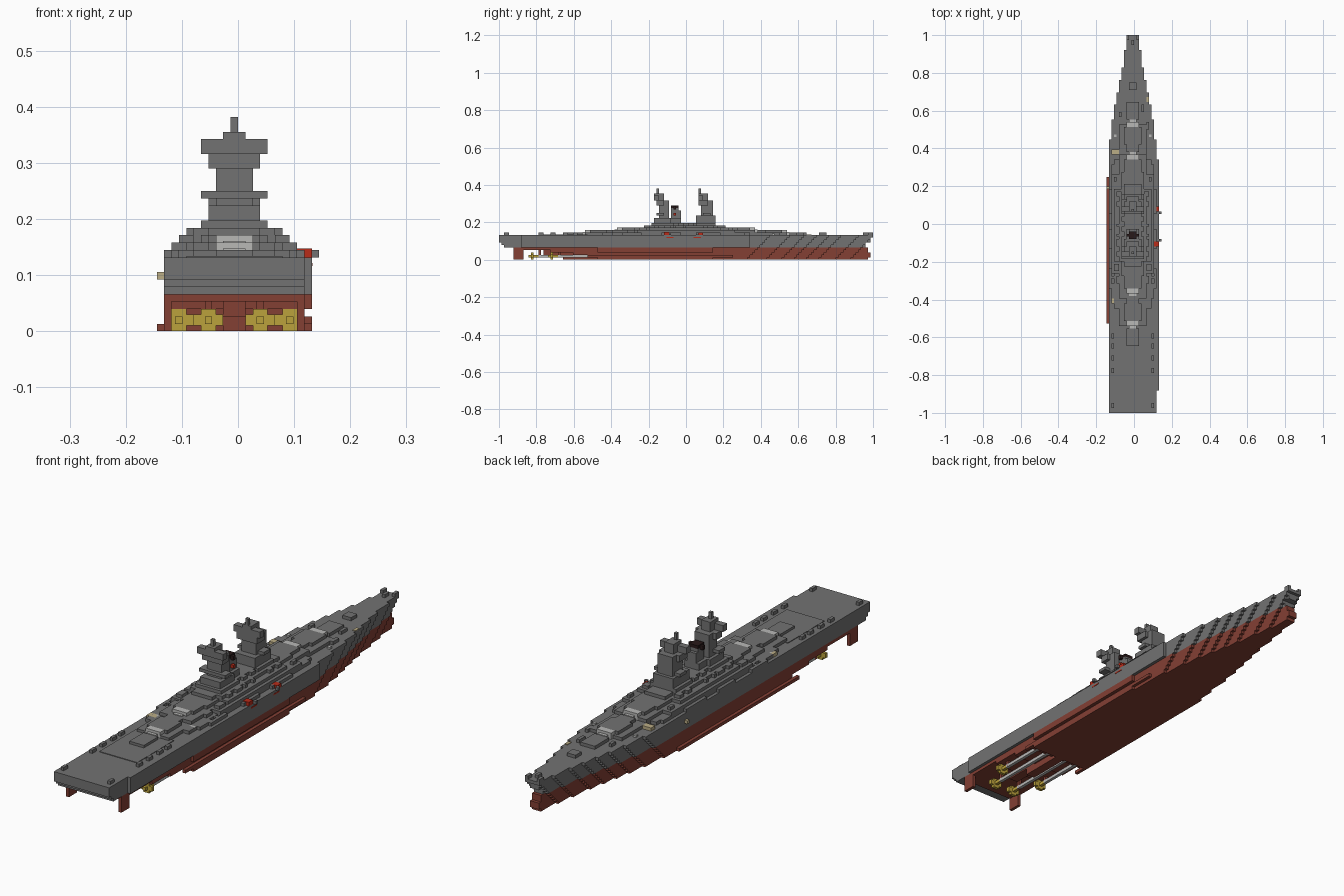
import bpy
import bmesh
import random
from mathutils import Matrix, Vector

cube = bpy.data.objects.get("Cube")
if cube:
    bpy.data.objects.remove(cube)

random.seed(4)
CELLS = 76            # block cells per unit of length
V = 1 / CELLS


def material(name, rgb):
    m = bpy.data.materials.new(name)
    m.use_nodes = True
    m.diffuse_color = (*rgb, 1)
    bsdf = m.node_tree.nodes["Principled BSDF"]
    bsdf.inputs["Base Color"].default_value = (*rgb, 1)
    bsdf.inputs["Roughness"].default_value = 0.9
    return m


grey = material("ship grey", (.17, .17, .17))
rust = material("hull red", (.23, .05, .034))
brass = material("brass yellow", (.5, .36, .045))
pale = material("pale grey", (.48, .48, .47))
scarlet = material("bright red", (.48, .025, .01))
soot = material("soot black", (.022, .01, .01))
tan = material("canvas tan", (.5, .42, .24))


def mirrored(b):
    """Mirror a block across the keel, which lies half a cell off centre."""
    return (-1 - b[1], -1 - b[0], *b[2:])


def part(name, mat, boxes, both_sides=False):
    """Build one object from blocks (x0, x1, y0, y1, z0, z1) in cells."""
    if both_sides:
        boxes = list(boxes) + [mirrored(b) for b in boxes]
    bm = bmesh.new()
    for x0, x1, y0, y1, z0, z1 in boxes:
        centre = Vector((x0 + x1, y0 + y1, z0 + z1)) * V / 2
        size = Vector((x1 - x0, y1 - y0, z1 - z0)) * V
        bmesh.ops.create_cube(bm, size=1, matrix=Matrix.LocRotScale(centre, None, size))
    mesh = bpy.data.meshes.new(name)
    bm.to_mesh(mesh)
    bm.free()
    mesh.materials.append(mat)
    ob = bpy.data.objects.new(name, mesh)
    bpy.context.collection.objects.link(ob)
    return ob


def centred(half, y0, y1, z0, z1):
    return (-1 - half, half, y0, y1, z0, z1)


# Hull: each layer narrows toward the bow, lower layers further aft
DECK = 10
WATERLINE = 5
TAPER = [34, 42, 48, 53, 58, 63, 70, 76]     # where each deck step ends
STERN = [-36, -38, -46, -55, -70, -74, -75, -76, -76, -76]
BOW = [74, 75, 75, 74, 74, 73, 73, 75, 75, 76]


def hull_layer(z):
    start, steps = STERN[z], []
    for i, end in enumerate(TAPER):
        end = min(end - (DECK - 1 - z), BOW[z])
        steps.append(centred(9 - i, start, end, z, z + 1))
        start = end
    if start < BOW[z]:
        steps.append(centred(1, start, BOW[z], z, z + 1))
    return steps


layers = [hull_layer(z) for z in range(DECK)]
part("lower_hull", rust, sum(layers[:WATERLINE], []))
part("upper_hull", grey, sum(layers[WATERLINE:], []))
part("side_plating", grey, [(9, 10, -67, 26, WATERLINE, DECK)])
part("hull_bulge", rust, [centred(10, -36, 11, 0, 1), (9, 10, -40, 19, 1, 2),
                          (9, 10, -36, 11, 3, WATERLINE)])
part("bulge_strake", rust, [(-11, -10, -40, 19, 0, 1)])
part("skeg", rust, [centred(1, -50, -34, 0, 4), centred(1, -58, -34, 2, 4)])

# Running gear
part("rudders", rust, [(8, 9, -70, -66, 0, WATERLINE)], True)
propellers = []
for x, y in ((7, -55), (3, -63)):
    for dx, dz in ((2, 1), (1, 2)):
        propellers.append((x - dx, x + dx, y, y + 1, 1.5 - dz * .75, 1.5 + dz * .75))
    propellers.append((x - .5, x + .5, y - 1, y + 3, 1, 2))
part("propellers", brass, propellers, True)
part("propeller_shafts", pale,
     [(6.5, 7.5, -52, -34, 1, 2), (2.5, 3.5, -60, -34, 1, 2)], True)
part("shaft_brackets", rust, [(6.5, 7.5, -52, -51, 1, 4), (2.5, 3.5, -60, -59, 1, 4)], True)

# Superstructure tiers
part("deck_house", grey, [
    centred(7, -34, 26, 10, 11), centred(5, -41, 40, 10, 11),
    centred(8, -20, 20, 10, 12), centred(5, -30, 28, 11, 12),
    centred(7, -15, 14, 12, 13), centred(4, -21, 21, 12, 13),
    centred(5, -15, 12, 13, 14), centred(3, -17, 16, 13, 14),
    centred(3, -10, 10, 14, 15)])
part("deck_edge_steps", grey, [
    (8, 9, -26, -18, 10, 11), (8, 9, -10, -2, 10, 11), (8, 9, 4, 14, 10, 11),
    (7, 8, -30, -24, 10, 11), (7, 8, 20, 24, 10, 11)], True)

# Gun turrets with block barrels and pale blast bags
for place, way in (("aft", -1), ("forward", 1)):
    for rank, y, z in (("outer", 40, 10), ("inner", 27, 11)):
        def along(half, a, b, z0, z1):
            ends = sorted((way * (y + a), way * (y + b)))
            return centred(half, *ends, z0, z1)
        part(f"{place}_{rank}_turret", grey, [
            along(4, -8, 0, z, z + 1), along(3, -8, -1, z, z + 2)])
        part(f"{place}_{rank}_barrels", grey, [along(2, 2, 9, z, z + 1)])
        part(f"{place}_{rank}_blast_bags", pale, [
            along(2, -1, 1, z, z + 2), along(1, 1, 2, z, z + 1.2)])

# Aft tower
part("aft_tower", grey, [
    centred(4, -14, -5, 13, 15), centred(3, -13, -6, 15, 17),
    centred(2, -11, -7, 17, 24), centred(4, -12, -9, 18, 19),
    centred(3, -12, -9, 22, 24)])
part("aft_rangefinder", grey, [centred(4, -13, -11, 24, 26), centred(1, -13, -9, 24, 27)])
part("aft_mast", grey, [centred(0, -12, -11, 27, 29)])

# Forward tower
part("forward_tower", grey, [
    centred(4, 4, 12, 13, 15), centred(3, 4, 12, 15, 18),
    centred(2, 6, 11, 18, 24), centred(4, 7, 10, 18, 19),
    centred(3, 5, 9, 22, 24)])
part("forward_rangefinder", grey, [centred(4, 5, 7, 24, 26), centred(1, 5, 9, 24, 27)])
part("forward_mast", grey, [centred(0, 5, 6, 27, 29)])

# Funnel
part("funnel", grey, [centred(2, -6, -2, 14, 17), centred(1, -6, -2, 17, 20),
                      centred(1, -6, -3, 20, 21)])
part("funnel_cap", soot, [centred(1, -6, -3, 21, 22), centred(2, -5, -4, 20.5, 21.8)])

# Small guns and lockers scattered along the tiers
guns = []
for x, z, reach in ((6, 11, 24), (8, 10, 26), (7, 12, 19), (6, 13, 13), (4, 14, 11)):
    for y in range(-reach, reach, 4):
        if random.random() < .7:
            w = random.choice((1, 2))
            guns.append((x - w, x, y, y + random.choice((1, 2, 3)), z, z + 1))
part("small_guns", grey, guns, True)

# Fittings on the quarterdeck and foredeck
part("quarterdeck_lockers", grey, [
    (7, 8, y, y + 2, 10, 11) for y in (-74, -60, -55, -50, -46)], True)
part("quarterdeck_plate", grey, [centred(6, -58, -40, 10, 10.2)])
part("foredeck_fittings", grey, [
    centred(1, 54, 57, 10, 11), (3, 4, 45, 48, 10, 11), (5, 6, 38, 41, 10, 11),
    (-6, -5, 43, 45, 10, 11), centred(0, 72, 74, 10, 11)])
part("bow_rail", grey, [(1, 2, 74, 76, 10, 11)], True)

# Rafts, canvas covers and pale boats
part("rafts", scarlet, [(8, 10, 5, 7, 10, 11), (8, 10, -9, -7, 10, 11.2),
                        (-9, -8, -9, -7, 9.5, 11), (1, 2, -5, -4, 18, 19)])
part("raft_racks", grey, [(10, 11, 4, 5, 10, 11), (10, 11, -7, -6, 10, 11)])
part("hull_marks", scarlet, [(10, 10.1, y, y + 3, 8.8, 9.2) for y in (-8, 3)])
part("canvas_covers", tan, [(-9, -6, 28, 30, 10, 11), (-9, -5, -32, -30, 10, 11),
                            (-11, -10, 14, 15, 7, 8), (5, 6, 49, 51, 9, 10.2)])
part("boats", pale, [(5, 7, -31, -30, 10, 11), (6, 7, 35, 36, 10, 10.6)], True)
